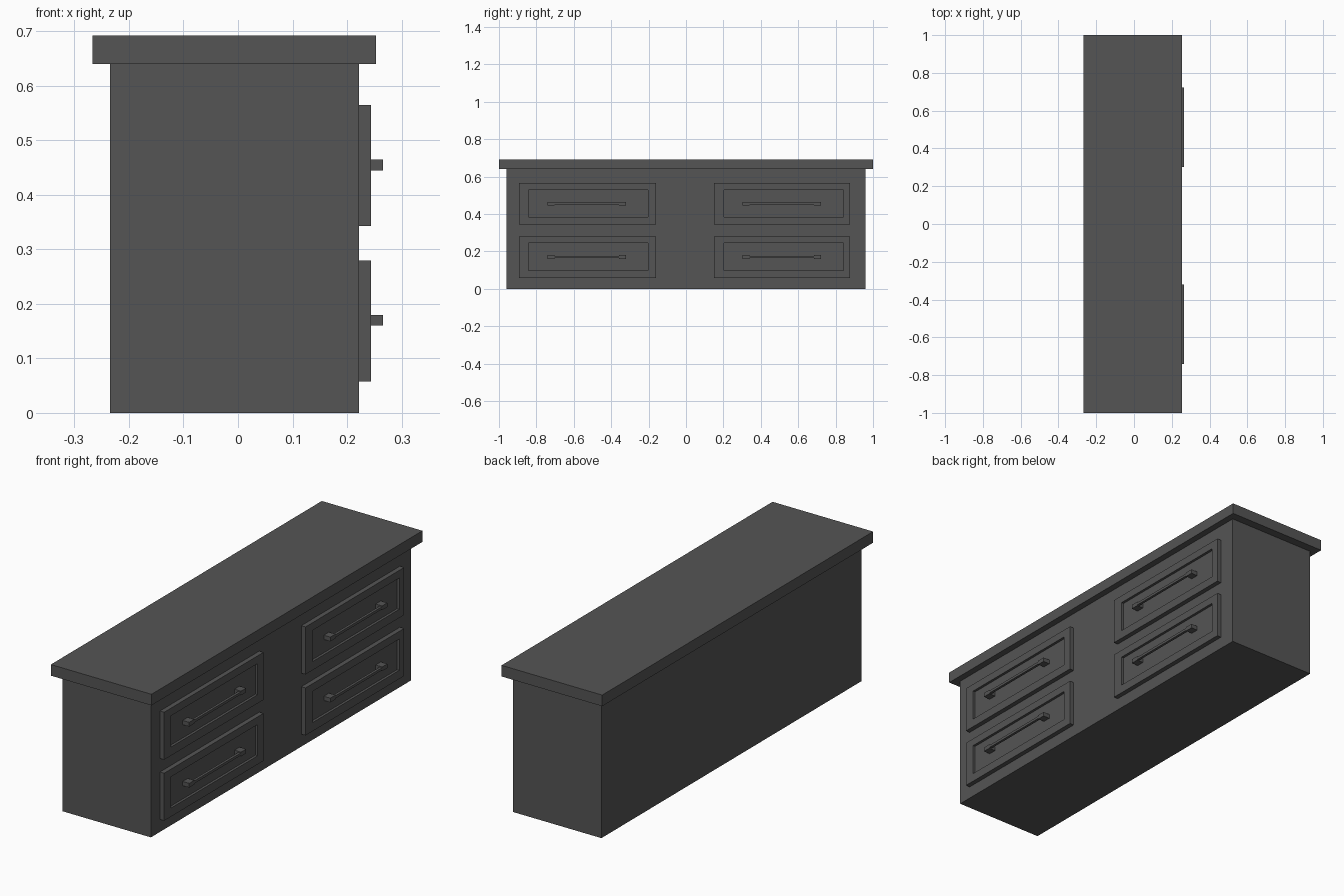
import bpy, bmesh

if "Cube" in bpy.data.objects:
    bpy.data.objects.remove(bpy.data.objects["Cube"])

charcoal = bpy.data.materials.new("charcoal_grey")
charcoal.diffuse_color = (0.09, 0.09, 0.09, 1)
charcoal.use_nodes = True
charcoal.node_tree.nodes["Principled BSDF"].inputs["Base Color"].default_value = charcoal.diffuse_color


def finish(name, bm):
    bmesh.ops.recalc_face_normals(bm, faces=bm.faces)
    me = bpy.data.meshes.new(name)
    bm.to_mesh(me)
    bm.free()
    me.materials.append(charcoal)
    ob = bpy.data.objects.new(name, me)
    bpy.context.collection.objects.link(ob)
    return ob


def loft(name, rects):
    """Bridge rectangles (x, y0, y1, z0, z1) facing +x and cap both ends."""
    bm = bmesh.new()
    loops = [[bm.verts.new(p) for p in ((x, y0, z0), (x, y1, z0), (x, y1, z1), (x, y0, z1))]
             for x, y0, y1, z0, z1 in rects]
    for a, b in zip(loops, loops[1:]):
        for i in range(4):
            j = (i + 1) % 4
            bm.faces.new((a[i], a[j], b[j], b[i]))
    bm.faces.new(loops[0])
    bm.faces.new(loops[-1])
    return finish(name, bm)


def box(name, x0, x1, y0, y1, z0, z1):
    return loft(name, [(x0, y0, y1, z0, z1), (x1, y0, y1, z0, z1)])


# Carcass and overhanging top
box("cabinet_body", -0.235, 0.222, -0.96, 0.96, 0, 0.64)
box("table_top", -0.267, 0.253, -1, 1, 0.64, 0.692)

# Four drawers: raised frame, recessed panel and bar handle
FACE, FRONT, PANEL, GRIP = 0.222, 0.244, 0.232, 0.266
for side, y0, y1, h0, h1 in (("left", -0.893, -0.16, -0.74, -0.32),
                             ("right", 0.15, 0.878, 0.302, 0.722)):
    for row, z0, hz in (("lower", 0.058, 0.17), ("upper", 0.343, 0.455)):
        z1 = z0 + 0.222
        tag = f"{row}_{side}"
        inner = (y0 + 0.05, y1 - 0.037, z0 + 0.04, z1 - 0.036)
        if side == "left":
            inner = (y0 + 0.05, y1 - 0.043, z0 + 0.04, z1 - 0.036)
        else:
            inner = (y0 + 0.053, y1 - 0.036, z0 + 0.04, z1 - 0.036)
        loft(f"drawer_{tag}", [(FACE - 0.005, y0, y1, z0, z1), (FRONT, y0, y1, z0, z1),
                               (FRONT, *inner), (PANEL, *inner)])
        # Handle posts and thinner grip bar
        for end, p0 in (("a", h0), ("b", h1 - 0.038)):
            box(f"handle_post_{tag}_{end}", PANEL - 0.004, GRIP, p0, p0 + 0.038, hz - 0.01, hz + 0.01)
        box(f"handle_bar_{tag}", GRIP - 0.013, GRIP - 0.001, h0 + 0.03, h1 - 0.03, hz - 0.006, hz + 0.006)
